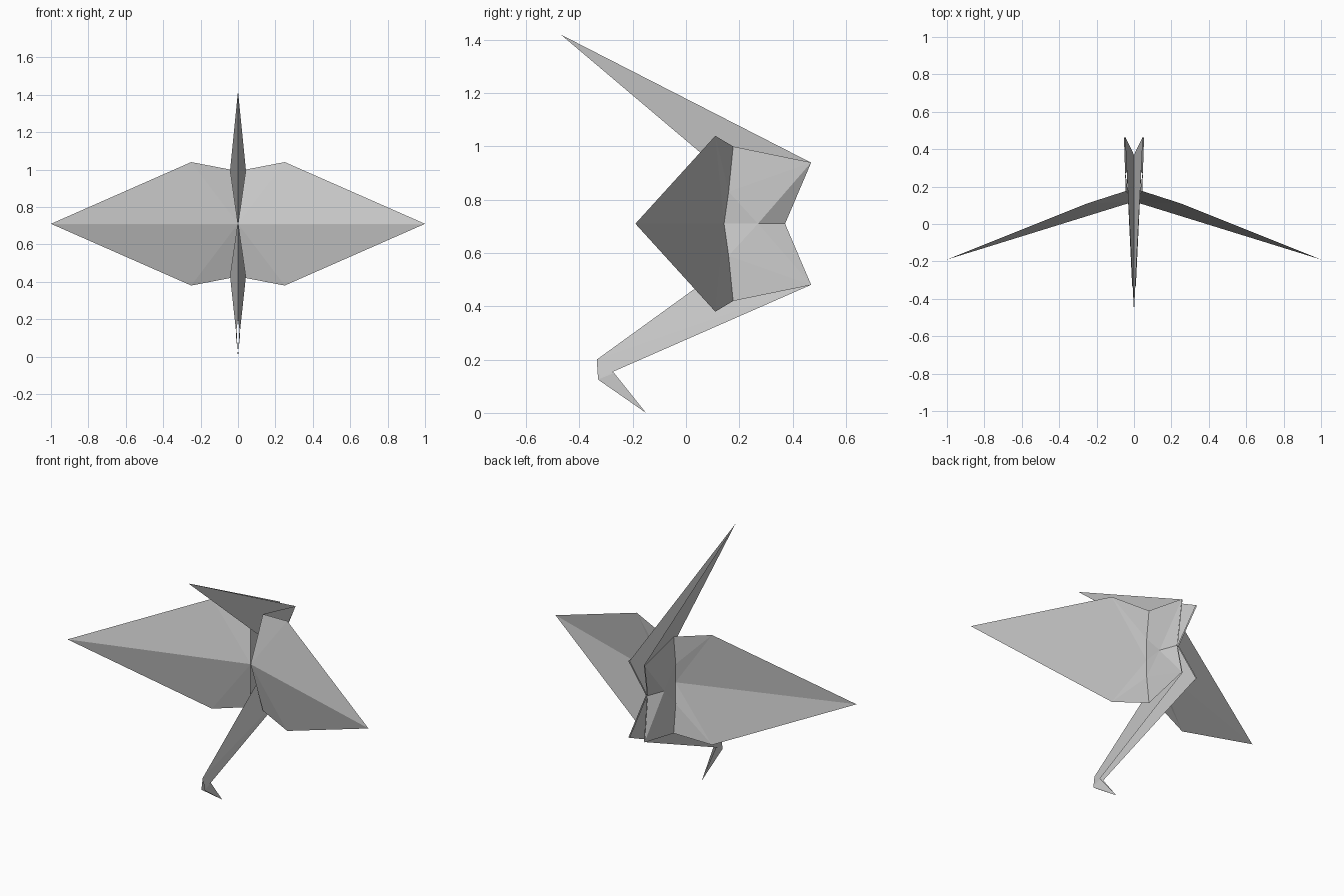
import bpy, bmesh

if "Cube" in bpy.data.objects:
    bpy.data.objects.remove(bpy.data.objects["Cube"])

MID = 0.71  # height of the top/bottom symmetry plane


def sheet(name, points, faces, mirror_z=False):
    """Folded paper sheet for the +x side, mirrored across x (and about mid height)."""
    mesh = bpy.data.meshes.new(name)
    mesh.from_pydata([(x, y, z - MID) for x, y, z in points], [], faces)
    bm = bmesh.new()
    bm.from_mesh(mesh)
    bmesh.ops.recalc_face_normals(bm, faces=bm.faces)
    bm.to_mesh(mesh)
    bm.free()
    ob = bpy.data.objects.new(name, mesh)
    bpy.context.collection.objects.link(ob)
    ob.location.z = MID
    mod = ob.modifiers.new("mirror", 'MIRROR')
    mod.use_axis = (True, False, mirror_z)
    mod.merge_threshold = 0.0005
    return ob


# shared fold points
wing_tip = (1.0, -0.19, MID)
wing_corner = (0.25, 0.11, 1.04)
shoulder = (0.042, 0.177, 1.0)
front_root = (0.0, 0.12, MID)
back_root = (0.03, 0.143, MID)
flank = (0.044, 0.16, 0.83)
bulge = (0.045, 0.27, MID)
hip = (0.054, 0.47, 0.94)
belly = (0.006, 0.372, MID)
spine = (0.0, 0.37, MID)

# wings: two paper layers, creased forward along the middle
sheet("wing_front_layer", [wing_tip, wing_corner, shoulder, front_root],
      [(0, 1, 3), (1, 2, 3)], True)
sheet("wing_back_layer", [wing_tip, wing_corner, flank, back_root, shoulder],
      [(0, 1, 3), (1, 2, 3), (1, 4, 2)], True)

# body side panels between the wing roots and the open belly
sheet("body_side", [shoulder, flank, back_root, bulge, belly, hip],
      [(1, 2, 3), (0, 1, 5), (1, 3, 5), (3, 4, 5)], True)

# tail: a V fold, open along the rear edge
sheet("tail", [(0, -0.47, 1.42), (0.048, 0.468, 0.94), spine], [(0, 1, 2)])

# neck: V fold running down to the head
crown, chin = (0, -0.335, 0.2), (0.01, -0.33, 0.13)
sheet("neck", [crown, chin, (0.048, 0.468, 0.48), spine], [(0, 1, 2), (0, 2, 3)])

# head with pointed beak
sheet("head", [crown, (0.012, -0.33, 0.125), (0, -0.15, 0.0), (0.008, -0.27, 0.15)],
      [(0, 1, 3), (1, 2, 3)])
